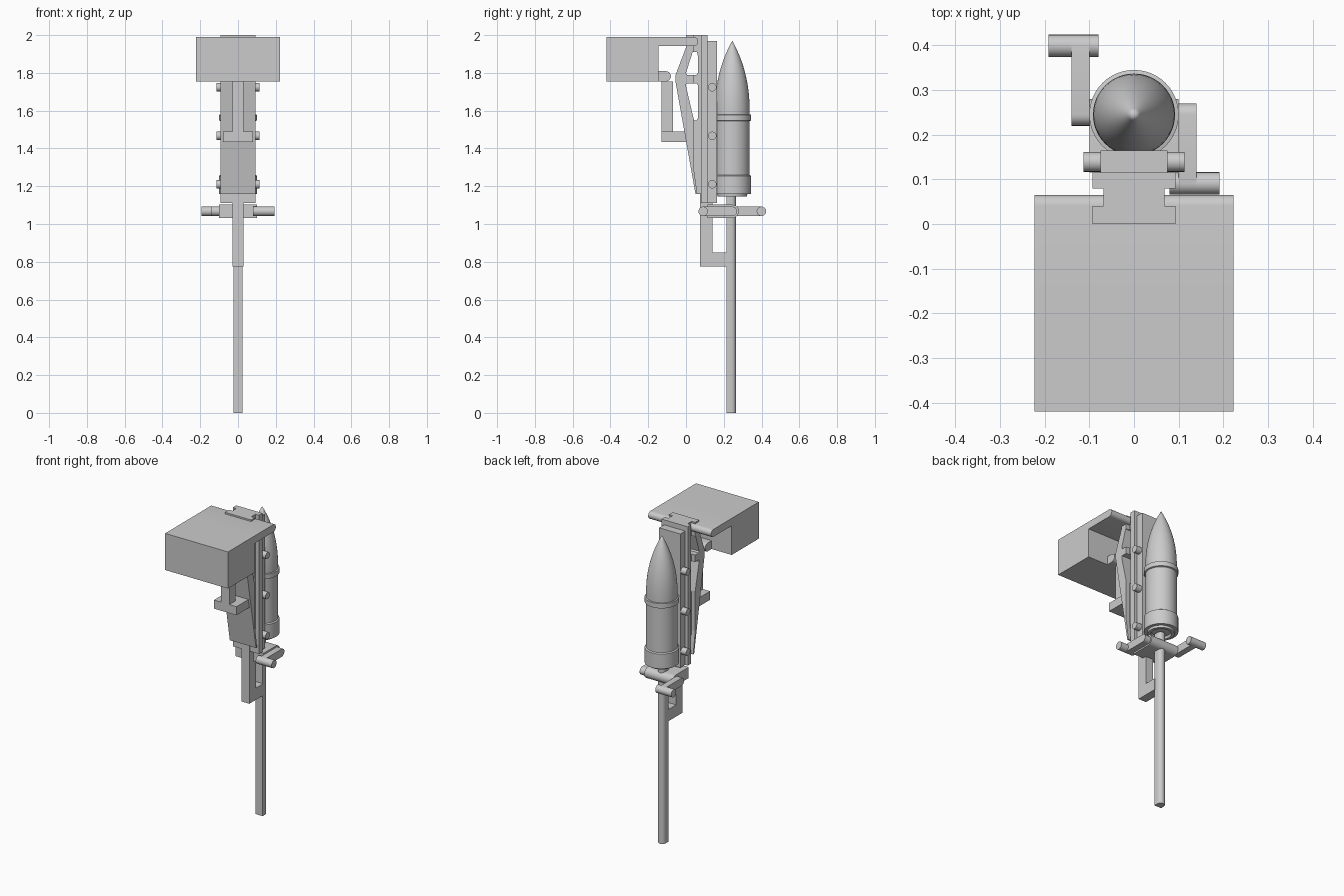
import bpy, bmesh, math
from mathutils import Matrix, Vector

old = bpy.data.objects.get("Cube")
if old:
    bpy.data.objects.remove(old)

grey = bpy.data.materials.new("plain grey")
grey.use_nodes = True
grey.diffuse_color = (0.6, 0.6, 0.6, 1)
grey.node_tree.nodes["Principled BSDF"].inputs["Base Color"].default_value = (0.6, 0.6, 0.6, 1)


def finish(name, bm, smooth=False):
    bmesh.ops.recalc_face_normals(bm, faces=bm.faces)
    mesh = bpy.data.meshes.new(name)
    bm.to_mesh(mesh)
    bm.free()
    mesh.materials.append(grey)
    obj = bpy.data.objects.new(name, mesh)
    bpy.context.collection.objects.link(obj)
    if smooth:
        bpy.ops.object.select_all(action='DESELECT')
        obj.select_set(True)
        bpy.context.view_layer.objects.active = obj
        bpy.ops.object.shade_smooth_by_angle(angle=math.radians(30))
    return obj


def extrude(name, points, axis, low, high, smooth=False):
    """Prism from a profile: (y, z) along x, or (x, y) along z."""
    bm = bmesh.new()
    place = (lambda p: (low, p[0], p[1])) if axis == 'x' else (lambda p: (p[0], p[1], low))
    face = bm.faces.new([bm.verts.new(place(p)) for p in points])
    out = bmesh.ops.extrude_face_region(bm, geom=[face])
    step = Vector((high - low, 0, 0) if axis == 'x' else (0, 0, high - low))
    bmesh.ops.translate(bm, vec=step, verts=[v for v in out["geom"] if isinstance(v, bmesh.types.BMVert)])
    return finish(name, bm, smooth)


def box(name, x, y, z):
    return extrude(name, [(y[0], z[0]), (y[1], z[0]), (y[1], z[1]), (y[0], z[1])], 'x', *x)


def arc(cy, cz, r, start, end, n=12):
    angles = [math.radians(start + (end - start) * i / n) for i in range(n + 1)]
    return [(cy + r * math.cos(a), cz + r * math.sin(a)) for a in angles]


def cylinder_x(name, x, y, z, r):
    return extrude(name, arc(y, z, r, 0, 345, 23), 'x', x[0], x[1], True)


def rounded_bar(name, x, y0, y1, z, r):
    """Bar along y whose rear end is round."""
    return extrude(name, [(y0, z + r), (y0, z - r)] + arc(y1 - r, z, r, -90, 90), 'x', *x, True)


def lathe(name, profile, cx, cy, steps=48):
    bm = bmesh.new()
    verts = [bm.verts.new((cx + r, cy, z)) for r, z in profile]
    edges = [bm.edges.new(pair) for pair in zip(verts, verts[1:])]
    bmesh.ops.spin(bm, geom=verts + edges, cent=(cx, cy, 0), axis=(0, 0, 1),
                   angle=math.tau, steps=steps, use_duplicate=False)
    bmesh.ops.remove_doubles(bm, verts=bm.verts, dist=0.0002)
    return finish(name, bm, True)


# Large feed box with its rear plate and lower lip
box("feed_box", (-.223, .223), (-.42, -.145), (1.755, 1.99))
rounded_bar("box_rear_plate", (-.223, .223), -.145, .065, 1.966, .024)
rounded_bar("box_lower_lip", (-.08, .08), -.145, -.08, 1.782, .027)

# Support hanging beneath the box
box("hanger_bar", (-.03, .03), (-.13, -.07), (1.435, 1.755))
box("hanger_foot", (-.08, .08), (-.13, 0), (1.435, 1.49))

# Slanted frame with window openings
truss = extrude("slanted_frame", [(0, 2), (0, 1.935), (-.055, 1.79), (-.055, 1.75),
                                  (.05, 1.16), (.08, 1.16), (.08, 2)], 'x', -.068, .068)
flange = extrude("frame_flange", [(0, 2), (0, 1.935), (-.055, 1.79), (-.055, 1.75),
                                  (.05, 1.16), (.06, 1.16), (.04, 1.3), (.04, 2)], 'x', -.093, .093)
windows = [[(.035, 1.91), (.058, 1.91), (.063, 1.89), (.063, 1.8), (.055, 1.79), (.005, 1.79), (0, 1.8)],
           [(.002, 1.745), (.055, 1.745), (.063, 1.735), (.063, 1.56), (.055, 1.548), (.042, 1.55), (0, 1.73)]]
for i, shape in enumerate(windows):
    cutter = extrude(f"window_cutter_{i + 1}", shape, 'x', -.2, .2)
    cutter.hide_render = True
    cutter.hide_set(True)
    for part in (truss, flange):
        cut = part.modifiers.new("window", 'BOOLEAN')
        cut.object = cutter
        cut.operation = 'DIFFERENCE'
        cut.solver = 'EXACT'

# Guide rail and sliding carrier with side pins
box("guide_rail", (-.093, .093), (.08, .115), (1.11, 2))
box("carrier", (-.075, .075), (.115, .165), (1.11, 1.968))
for i, z in enumerate((1.724, 1.467, 1.21)):
    cylinder_x(f"carrier_pin_{i + 1}", (-.113, .113), .139, z, .022)

# Pointed round with raised bands
ogive = [(.092 * (1 - t * t * (.75 + .25 * t)), 1.6 + .37 * t) for t in [i / 14 for i in range(15)]]
ogive[-1] = (0, 1.97)
lathe("pointed_round", [(0, 1.16), (.055, 1.16), (.06, 1.146), (.078, 1.146), (.08, 1.16), (.1, 1.16),
                        (.1, 1.255), (.092, 1.26), (.092, 1.545), (.1, 1.548),
                        (.1, 1.578), (.092, 1.58)] + ogive, 0, .245)

# Push rod, flat at the front and round at the back
extrude("push_rod", [(-.025, .215), (.025, .215)] + arc(0, .24, .025, 0, 180), 'z', 0, 1.15, True)

# Lower bracket joining the rail to the rod
box("lower_bracket", (-.028, .028), (.075, .14), (.775, 1.16))
box("bracket_foot", (-.028, .028), (.14, .22), (.775, .85))

# Crank hub with two opposed arms and handles
rounded_bar("crank_hub", (-.1, .1), .115, .28, 1.067, .035)
for name, side, y in (("right", 1, .091), ("left", -1, .399)):
    low, high = sorted((y, .245))
    outline = arc(high, 1.067, .025, -90, 90) + arc(low, 1.067, .025, 90, 270)
    extrude(f"crank_arm_{name}", outline, 'x', side * .1, side * .14, True)
    cylinder_x(f"crank_handle_{name}", (side * .079, side * .192), y, 1.067, .025)
